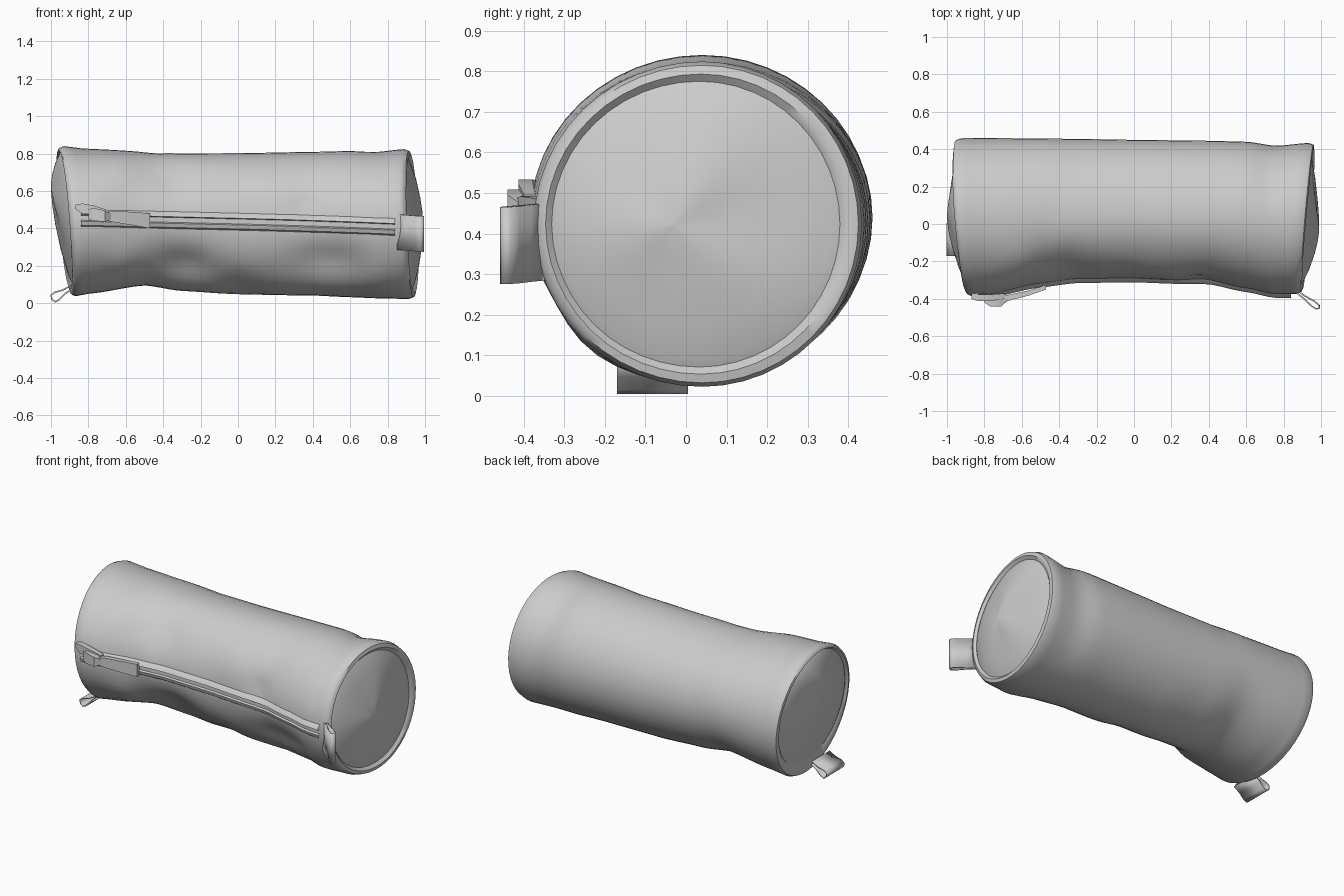
import bpy, bmesh, math
from mathutils import Vector

if "Cube" in bpy.data.objects:
    bpy.data.objects.remove(bpy.data.objects["Cube"])

SEG = 48
# stations along the bag: x, front y, back y, bottom z, top z
ST = [(-0.92, -.385, .458, .035, .842), (-0.8, -.38, .460, .052, .826), (-0.5, -.32, .457, .095, .811),
      (-0.3, -.298, .455, .065, .801), (0.0, -.292, .450, .046, .802), (0.4, -.305, .445, .041, .809),
      (0.6, -.345, .440, .032, .814), (0.75, -.375, .418, .026, .812), (0.92, -.375, .435, .022, .825)]
# dents: x, angle (deg), x spread, angle spread, depth
DENTS = [(-0.28, 222, .16, 22, .06), (0.0, 240, .12, 20, .02), (0.5, 212, .22, 18, .045),
         (-0.6, 215, .10, 18, -.02), (-0.4, 140, .16, 22, .025), (0.35, 165, .07, 9, .02),
         (-0.62, 130, .1, 18, -.012), (0.72, 60, .08, 30, .012), (-0.45, 95, .07, 25, .008),
         (0.15, 150, .15, 20, -.012), (0.75, 225, .1, 20, -.015)]
YC = 0.04


def station(x):
    x = max(ST[0][0], min(ST[-1][0], x))
    for a, b in zip(ST, ST[1:]):
        if x <= b[0]:
            t = (x - a[0]) / (b[0] - a[0])
            t = 0.5 * t + 0.5 * t * t * (3 - 2 * t)
            return [p + (q - p) * t for p, q in zip(a[1:], b[1:])]


def surf(x, th, scale=1.0):
    """Point on the bag side at length x and angle th (0 back, 90 top, 180 front)."""
    f, b, lo, hi = station(x)
    c, s = math.cos(th), math.sin(th)
    k = scale
    for dx, da, sx, sa, dep in DENTS:
        d = (math.degrees(th) - da + 180) % 360 - 180
        k -= dep / 0.4 * math.exp(-((x - dx) / sx) ** 2 - (d / sa) ** 2)
    y = YC + k * c * ((b - YC) if c > 0 else (YC - f))
    z = (lo + hi) / 2 + k * s * (hi - lo) / 2
    w = min(1, abs(x) / 0.91) ** 6
    sh = (.033 * c - .013 * s) if x > 0 else (-.03 * c - .033 * s)
    return Vector((x + w * sh, y, z))


def finish(bm, name, angle=40):
    bmesh.ops.recalc_face_normals(bm, faces=bm.faces)
    me = bpy.data.meshes.new(name)
    bm.to_mesh(me)
    bm.free()
    ob = bpy.data.objects.new(name, me)
    bpy.context.collection.objects.link(ob)
    bpy.ops.object.select_all(action='DESELECT')
    bpy.context.view_layer.objects.active = ob
    ob.select_set(True)
    bpy.ops.object.shade_smooth_by_angle(angle=math.radians(angle))
    return ob


def loft(rings, name, closed=True, caps=False, angle=40):
    bm = bmesh.new()
    vs = [[bm.verts.new(p) for p in r] for r in rings]
    n = len(vs[0])
    for a, b in zip(vs, vs[1:]):
        for i in range(n if closed else n - 1):
            j = (i + 1) % n
            bm.faces.new((a[i], a[j], b[j], b[i]))
    if caps:
        bm.faces.new(vs[0])
        bm.faces.new(vs[-1])
    return finish(bm, name, angle)


# bag body: side rings plus domed ends
angles = [2 * math.pi * i / SEG for i in range(SEG)]


def end_rings(x, peak):
    """Rounded rim, shallow seam, then a soft dome up to the peak."""
    rim = [surf(x, t, .975) for t in angles]
    sgn = 1 if x > 0 else -1
    out = [[p + Vector((sgn * .012, 0, 0)) for p in rim]]
    for s, push in ((.945, .012), (.90, -.008), (.85, -.004), (.65, 0), (.4, 0), (.2, 0), (.02, 0)):
        ring = []
        for p, t in zip(rim, angles):
            q = peak.lerp(p, s)
            q.x = peak.x + (p.x - peak.x) * s ** 1.35 + sgn * push
            q.x -= sgn * .012 * math.sin(3 * t + 1) * s * (1 - s) * 2
            ring.append(q)
        out.append(ring)
    return out


xs = [-.90 + 1.80 * i / 44 for i in range(45)]
side = [[surf(x, t) for t in angles] for x in xs]
left = end_rings(-.91, Vector((-1.0, .03, .62)))
right = end_rings(.915, Vector((.99, -.03, .42)))
loft(left[::-1] + side + right, "bag_body", caps=True, angle=50)


# zipper: two fabric lips with a sunken tape between them
def on_front(x, z):
    f, b, lo, hi = station(x)
    th = math.pi - math.asin((z - (lo + hi) / 2) / ((hi - lo) / 2))
    return surf(x, th)


PROFILE = [(.05, -.012), (.03, .010), (.012, .020), (.008, .002), (-.018, .002),
           (-.024, .014), (-.045, .009), (-.06, -.012)]
rows = []
for i in range(41):
    x = -.84 + 1.68 * i / 40
    zc = .462 - .04 * (x + .84) / 1.68 - .012 * max(0, x) ** 2
    row = []
    for dz, out in PROFILE:
        p = on_front(x, zc + dz)
        row.append(Vector((x, p.y - out, zc + dz)))
    rows.append(row)
loft(rows, "zipper_strip", closed=False, angle=35)


# bands: box section along a path of (x, y, z, half height, half thickness)
def band(path, name):
    rings = [[Vector((x, y + sy * t, z + sz * h)) for sy, sz in ((-1, -1), (1, -1), (1, 1), (-1, 1))]
             for x, y, z, h, t in path]
    return loft(rings, name, caps=True, angle=35)


band([(-.72, -.405, .465, .020, .016), (-.66, -.392, .462, .030, .016), (-.56, -.368, .452, .036, .014),
      (-.47, -.338, .440, .040, .012)], "zipper_pull")
band([(-.80, -.400, .475, .028, .020), (-.77, -.418, .475, .034, .022), (-.71, -.420, .465, .030, .020),
      (-.68, -.400, .462, .016, .014)], "zipper_slider")
band([(-.87, -.375, .515, .012, .025), (-.83, -.395, .505, .028, .018), (-.77, -.395, .500, .022, .018),
      (-.69, -.385, .485, .010, .014)], "zipper_end_fold")


# ribbon loops: a folded ribbon outline swept across its width
def ribbon_loop(base, tip, start, end, thick, name):
    base, tip = Vector(base), Vector(tip)
    d = tip - base
    n = d.cross(Vector(end) - Vector(start)).normalized()
    outline = [(0, .35), (.4, .45), (.75, .9), (.94, .8), (1, 0), (.94, -.8), (.75, -.9), (.4, -.45), (0, -.35)]
    rings = [[base + d * u + n * v * thick + Vector(off) for u, v in outline] for off in (start, end)]
    ob = loft(rings, name, closed=False, angle=35)
    mod = ob.modifiers.new("ribbon_thickness", 'SOLIDIFY')
    mod.thickness = .008
    mod.offset = 0
    return ob


ribbon_loop((.855, -.350, .38), (.99, -.45, .37), (0, 0, -.095), (0, 0, .095), .016, "side_ribbon_loop")
ribbon_loop((-.89, -.08, .085), (-.995, -.08, .022), (0, -.09, 0), (0, .085, 0), .026, "bottom_ribbon_loop")
